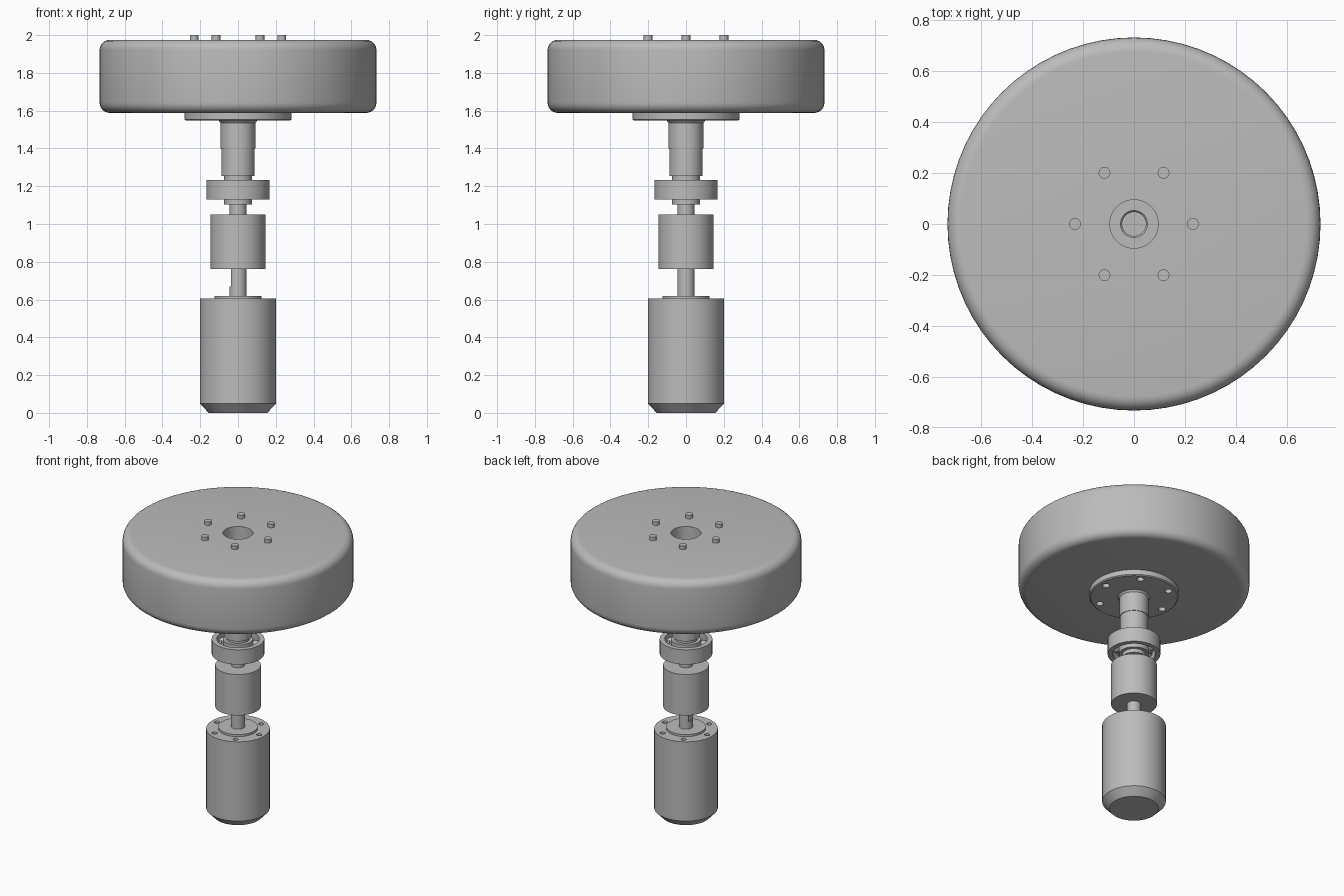
import bpy, bmesh
from math import pi, sin, cos, radians

if "Cube" in bpy.data.objects:
    bpy.data.objects.remove(bpy.data.objects["Cube"], do_unlink=True)

SEGMENTS = 72
grey = bpy.data.materials.new("plain grey")
grey.use_nodes = True
grey.diffuse_color = (0.5, 0.5, 0.5, 1)
grey.node_tree.nodes["Principled BSDF"].inputs["Base Color"].default_value = (0.5, 0.5, 0.5, 1)


def add_object(name, bm):
    bmesh.ops.recalc_face_normals(bm, faces=bm.faces)
    mesh = bpy.data.meshes.new(name)
    bm.to_mesh(mesh)
    bm.free()
    mesh.materials.append(grey)
    ob = bpy.data.objects.new(name, mesh)
    bpy.context.collection.objects.link(ob)
    return ob


def smooth(ob):
    bpy.ops.object.select_all(action='DESELECT')
    ob.select_set(True)
    bpy.context.view_layer.objects.active = ob
    bpy.ops.object.shade_smooth_by_angle(angle=radians(30))


def lathe(name, profile, closed=False):
    """Spin (radius, height) points about the z axis."""
    bm = bmesh.new()
    verts = [bm.verts.new((r, 0, z)) for r, z in profile]
    pairs = list(zip(verts, verts[1:]))
    if closed:
        pairs.append((verts[-1], verts[0]))
    edges = [bm.edges.new(p) for p in pairs]
    bmesh.ops.spin(bm, geom=verts + edges, cent=(0, 0, 0), axis=(0, 0, 1),
                   angle=2 * pi, steps=SEGMENTS, use_duplicate=False)
    bmesh.ops.remove_doubles(bm, verts=bm.verts, dist=1e-5)
    bmesh.ops.dissolve_degenerate(bm, edges=bm.edges, dist=1e-6)
    ob = add_object(name, bm)
    smooth(ob)
    return ob


def rod(name, radius, z0, z1):
    return lathe(name, [(0, z0), (radius, z0), (radius, z1), (0, z1)])


def pin_circle(name, circle, radius, z0, z1, count=6):
    """A ring of small upright cylinders in one object."""
    bm = bmesh.new()
    for i in range(count):
        a = 2 * pi * i / count
        new = bmesh.ops.create_cone(bm, cap_ends=True, segments=24, radius1=radius,
                                    radius2=radius, depth=z1 - z0)["verts"]
        bmesh.ops.translate(bm, verts=new, vec=(circle * cos(a), circle * sin(a), (z0 + z1) / 2))
    ob = add_object(name, bm)
    smooth(ob)
    return ob


def cut(target, cutter):
    mod = target.modifiers.new("holes", 'BOOLEAN')
    mod.operation = 'DIFFERENCE'
    mod.solver = 'EXACT'
    mod.object = cutter
    bpy.context.view_layer.objects.active = target
    bpy.ops.object.modifier_apply(modifier=mod.name)
    bpy.data.objects.remove(cutter, do_unlink=True)
    smooth(target)


def fillet(r, z, size, start, steps=6):
    """Quarter arc about (r, z) starting at the given angle in degrees."""
    angles = [radians(start + 90 * i / steps) for i in range(steps + 1)]
    return [(r + size * cos(a), z + size * sin(a)) for a in angles]


# Motor body with a chamfered base, pilot boss and screw holes
motor = lathe("motor_body", [(0, 0), (0.155, 0), (0.202, 0.05), (0.202, 0.605),
                             (0.125, 0.605), (0.125, 0.62), (0, 0.62)])
cut(motor, pin_circle("motor_hole_cutter", 0.163, 0.017, 0.55, 0.65))

# Motor shaft with a flat along its upper length
shaft = rod("motor_shaft", 0.044, 0.61, 0.8)
bm = bmesh.new()
bmesh.ops.create_cube(bm, size=0.2)
bmesh.ops.translate(bm, verts=bm.verts, vec=(-0.137, 0, 0.77))
cut(shaft, add_object("flat_cutter", bm))

# Coupling and driven shaft
rod("coupling", 0.145, 0.763, 1.05)
rod("driven_shaft", 0.044, 1.04, 1.12)

# Ball bearing
lathe("bearing_outer_ring", [(0.135, 1.13), (0.167, 1.13), (0.167, 1.233), (0.135, 1.233)], True)
lathe("bearing_inner_ring", [(0.07, 1.13), (0.095, 1.13), (0.095, 1.233), (0.07, 1.233)], True)
lathe("bearing_cage", [(0.108, 1.165), (0.122, 1.165), (0.122, 1.198), (0.108, 1.198)], True)
bm = bmesh.new()
for i in range(8):
    a = 2 * pi * i / 8
    ball = bmesh.ops.create_uvsphere(bm, u_segments=20, v_segments=12, radius=0.029)["verts"]
    bmesh.ops.translate(bm, verts=ball, vec=(0.115 * cos(a), 0.115 * sin(a), 1.182))
smooth(add_object("bearing_balls", bm))

# Hub: journal, barrel and flange, bored from above
hub = lathe("hub", [(0, 1.103), (0.073, 1.103), (0.073, 1.255), (0.088, 1.255),
                    (0.088, 1.4), (0.092, 1.4), (0.092, 1.535), (0.102, 1.547),
                    (0.275, 1.547), (0.283, 1.553), (0.283, 1.588), (0.053, 1.588),
                    (0.047, 1.582), (0.047, 1.3), (0, 1.3)])
cut(hub, pin_circle("flange_hole_cutter", 0.232, 0.023, 1.5, 1.575))

# Wheel with rounded rims and a centre bore
low, high, rim, size = 1.588, 1.975, 0.733, 0.055
lathe("wheel", [(0.095, low)] + fillet(rim - size, low + size, size, -90)
      + fillet(rim - size, high - size, size, 0) + [(0.095, high)], True)

# Wheel studs
pin_circle("wheel_studs", 0.232, 0.023, 1.58, 2.0)
